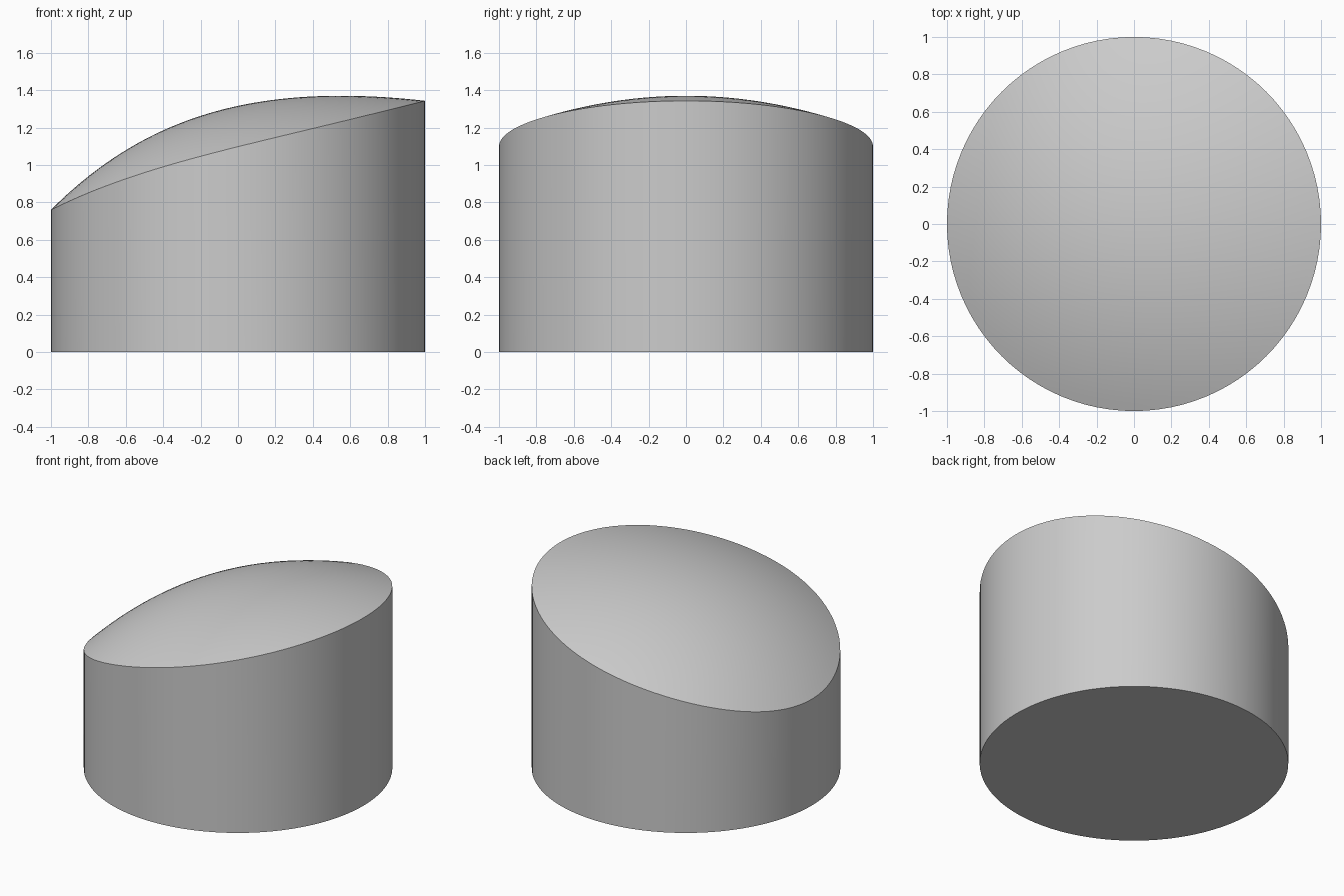
import bpy, bmesh, math
from mathutils import Vector

cube = bpy.data.objects.get("Cube")
if cube:
    bpy.data.objects.remove(cube, do_unlink=True)

SEGMENTS, RINGS = 96, 24


def crown_height(x, y):
    """Tilted dome: a lopsided ridge along x that falls away to both sides in y."""
    ridge = 1.316 + 0.2145 * x - 0.249 * x**2 + 0.077 * x**3 - 0.0153 * x**4
    return ridge - (0.218 - 0.035 * x) * y**2


# Plain grey material
grey = bpy.data.materials.new("plain_grey")
grey.use_nodes = True
colour = (0.6, 0.6, 0.6, 1)
grey.diffuse_color = colour
grey.node_tree.nodes["Principled BSDF"].inputs["Base Color"].default_value = colour

# Half section: base, wall, then rings in to the middle of the top
bm = bmesh.new()
section = [Vector((0, 0, 0)), Vector((1, 0, 0))]
section += [Vector((1 - i / RINGS, 0, 1)) for i in range(RINGS + 1)]
verts = [bm.verts.new(p) for p in section]
edges = [bm.edges.new(pair) for pair in zip(verts, verts[1:])]
bmesh.ops.spin(bm, geom=verts + edges, cent=(0, 0, 0), axis=(0, 0, 1),
               angle=math.tau, steps=SEGMENTS, use_duplicate=False)
bmesh.ops.remove_doubles(bm, verts=bm.verts, dist=0.0005)

# Lift the flat top onto the dome
for v in bm.verts:
    if v.co.z > 0.5:
        v.co.z = crown_height(v.co.x, v.co.y)
bmesh.ops.recalc_face_normals(bm, faces=bm.faces)

mesh = bpy.data.meshes.new("domed_cylinder")
bm.to_mesh(mesh)
bm.free()
mesh.materials.append(grey)
body = bpy.data.objects.new("domed_cylinder", mesh)
bpy.context.collection.objects.link(body)

# Smooth wall and dome, crisp rims
bpy.context.view_layer.objects.active = body
body.select_set(True)
bpy.ops.object.shade_smooth_by_angle(angle=math.radians(25))
